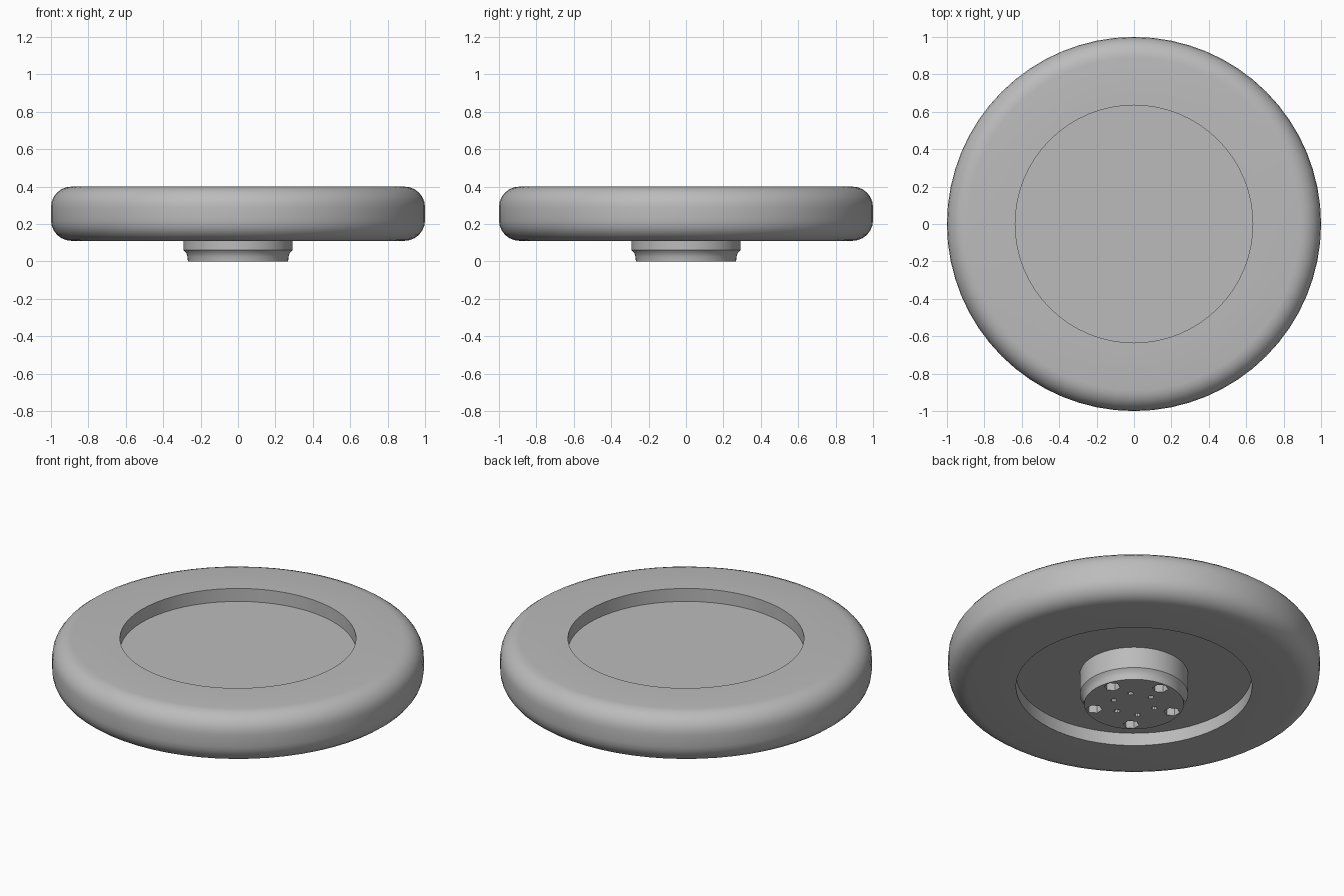
import bpy, bmesh
from math import sin, cos, pi, radians
from mathutils import Matrix, Vector

if "Cube" in bpy.data.objects:
    bpy.data.objects.remove(bpy.data.objects["Cube"])

grey = bpy.data.materials.new("plain_grey")
grey.use_nodes = True
COLOUR = (0.5, 0.5, 0.5, 1)
grey.diffuse_color = COLOUR
grey.node_tree.nodes["Principled BSDF"].inputs["Base Color"].default_value = COLOUR


def add_object(name, bm):
    bmesh.ops.recalc_face_normals(bm, faces=bm.faces)
    mesh = bpy.data.meshes.new(name)
    bm.to_mesh(mesh)
    bm.free()
    mesh.materials.append(grey)
    obj = bpy.data.objects.new(name, mesh)
    bpy.context.collection.objects.link(obj)
    return obj


def smooth(obj):
    bpy.ops.object.select_all(action='DESELECT')
    obj.select_set(True)
    bpy.context.view_layer.objects.active = obj
    bpy.ops.object.shade_smooth_by_angle(angle=radians(35))


def lathe(name, profile, sides, closed=False):
    """Turn (radius, z) points round the z axis; open profiles get end caps."""
    bm = bmesh.new()
    rings = [[bm.verts.new((r * cos(2 * pi * i / sides), r * sin(2 * pi * i / sides), z))
              for i in range(sides)] for r, z in profile]
    pairs = list(zip(rings, rings[1:]))
    if closed:
        pairs.append((rings[-1], rings[0]))
    else:
        bm.faces.new(rings[0])
        bm.faces.new(rings[-1])
    for a, b in pairs:
        for i in range(sides):
            j = (i + 1) % sides
            bm.faces.new((a[i], a[j], b[j], b[i]))
    return add_object(name, bm)


# Tyre: ring with rounded outer corners
INNER, BOTTOM, TOP, ROUND = 0.635, 0.11, 0.40, 0.11
tyre_profile = [(INNER, BOTTOM)]
for centre_z, start in ((BOTTOM + ROUND, -90), (TOP - ROUND, 0)):
    for step in range(7):
        a = radians(start + step * 15)
        tyre_profile.append((1 - ROUND + ROUND * cos(a), centre_z + ROUND * sin(a)))
tyre_profile.append((INNER, TOP))
smooth(lathe("tyre", tyre_profile, 64, closed=True))

# Wheel disc, recessed on both sides
smooth(lathe("wheel_disc", [(INNER, 0.186), (INNER, 0.323)], 64))

# Hub with a concave step near its end
hub = lathe("hub", [(0.268, 0), (0.27, 0.025), (0.277, 0.045), (0.291, 0.06), (0.291, 0.19)], 64)

# Bolt holes and a smaller inner ring of pin holes
bm = bmesh.new()
for count, ring, radius, sides, first in ((5, 0.22, 0.043, 6, 90), (6, 0.117, 0.016, 8, 41)):
    for i in range(count):
        a = radians(first) + 2 * pi * i / count
        bmesh.ops.create_cone(bm, cap_ends=True, segments=sides, radius1=radius, radius2=radius,
                              depth=0.24, matrix=Matrix.Translation(
                                  Vector((ring * cos(a), ring * sin(a), 0))))
cutter = add_object("hole_cutter", bm)
cutter.hide_render = True
cut = hub.modifiers.new("holes", 'BOOLEAN')
cut.operation = 'DIFFERENCE'
cut.solver = 'EXACT'
cut.object = cutter
bpy.ops.object.select_all(action='DESELECT')
hub.select_set(True)
bpy.context.view_layer.objects.active = hub
bpy.ops.object.modifier_apply(modifier=cut.name)
bpy.data.objects.remove(cutter)
smooth(hub)
